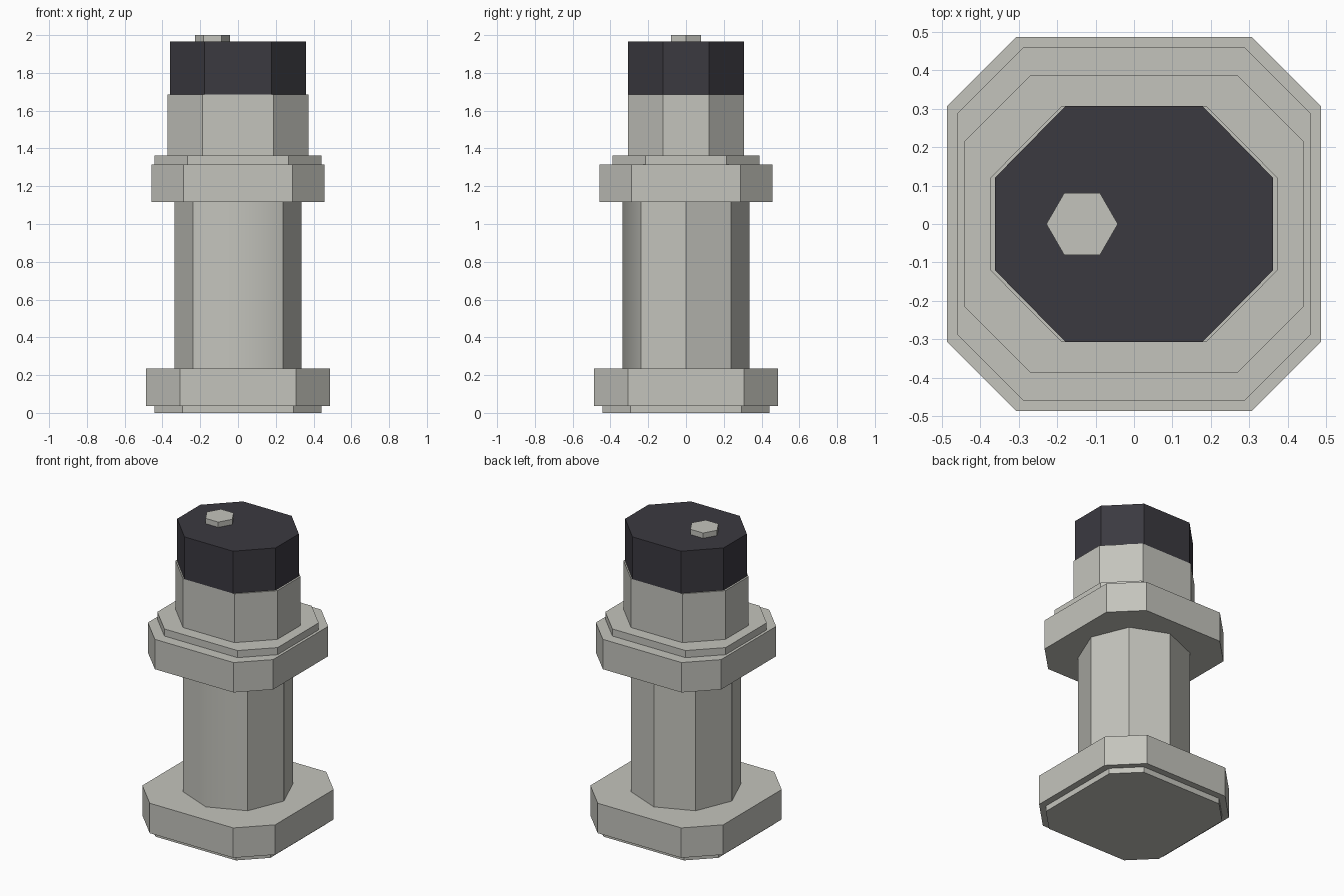
import bpy, bmesh, math

if "Cube" in bpy.data.objects:
    bpy.data.objects.remove(bpy.data.objects["Cube"])


def material(name, rgb):
    m = bpy.data.materials.new(name)
    m.diffuse_color = (*rgb, 1.0)
    m.use_nodes = True
    m.node_tree.nodes["Principled BSDF"].inputs["Base Color"].default_value = m.diffuse_color
    return m


GREY = material("light_grey", (0.55, 0.55, 0.505))
DARK = material("charcoal", (0.043, 0.041, 0.051))


def prism(name, outline, z0, z1, mat):
    """Extrude a counter-clockwise outline from z0 to z1."""
    bm = bmesh.new()
    lower = [bm.verts.new((x, y, z0)) for x, y in outline]
    upper = [bm.verts.new((x, y, z1)) for x, y in outline]
    n = len(outline)
    bm.faces.new(lower[::-1])
    bm.faces.new(upper)
    for i in range(n):
        j = (i + 1) % n
        bm.faces.new((lower[i], lower[j], upper[j], upper[i]))
    me = bpy.data.meshes.new(name)
    bm.to_mesh(me)
    bm.free()
    me.materials.append(mat)
    ob = bpy.data.objects.new(name, me)
    bpy.context.collection.objects.link(ob)
    return ob


def chamfered(hx, hy, cx, cy):
    """Rectangle of half size hx, hy whose corners are cut at cx and cy."""
    q = [(hx, cy), (cx, hy)]
    return (q + [(-x, y) for x, y in q[::-1]]
            + [(-x, -y) for x, y in q] + [(x, -y) for x, y in q[::-1]])


def polygon(n, r, ox=0.0):
    return [(ox + r * math.cos(2 * math.pi * i / n), r * math.sin(2 * math.pi * i / n))
            for i in range(n)]


# Stepped base
prism("foot", chamfered(0.443, 0.443, 0.295, 0.295), 0.0, 0.037, GREY)
prism("base", chamfered(0.487, 0.487, 0.306, 0.306), 0.037, 0.235, GREY)

# Octagonal column, with only its front edge shaded softly
column = prism("column", polygon(8, 0.336), 0.235, 1.117, GREY)
me = column.data
for p in me.polygons:
    p.use_smooth = p.normal.y < -0.9
    p.use_smooth = abs(p.normal.z) < 0.5
for e in me.edges:
    a, b = (me.vertices[i].co for i in e.vertices)
    e.use_edge_sharp = not (abs(a.x) < 0.01 and abs(b.x) < 0.01 and a.y < 0 and b.y < 0)

# Collar, neck and dark cap
prism("collar", chamfered(0.459, 0.459, 0.288, 0.288), 1.117, 1.315, GREY)
prism("collar_step", chamfered(0.441, 0.388, 0.268, 0.215), 1.315, 1.362, GREY)
prism("neck", chamfered(0.373, 0.307, 0.188, 0.121), 1.362, 1.685, GREY)
prism("cap", chamfered(0.361, 0.307, 0.178, 0.121), 1.685, 1.965, DARK)

# Hexagonal button
prism("button", polygon(6, 0.093, -0.135), 1.965, 2.0, GREY)
